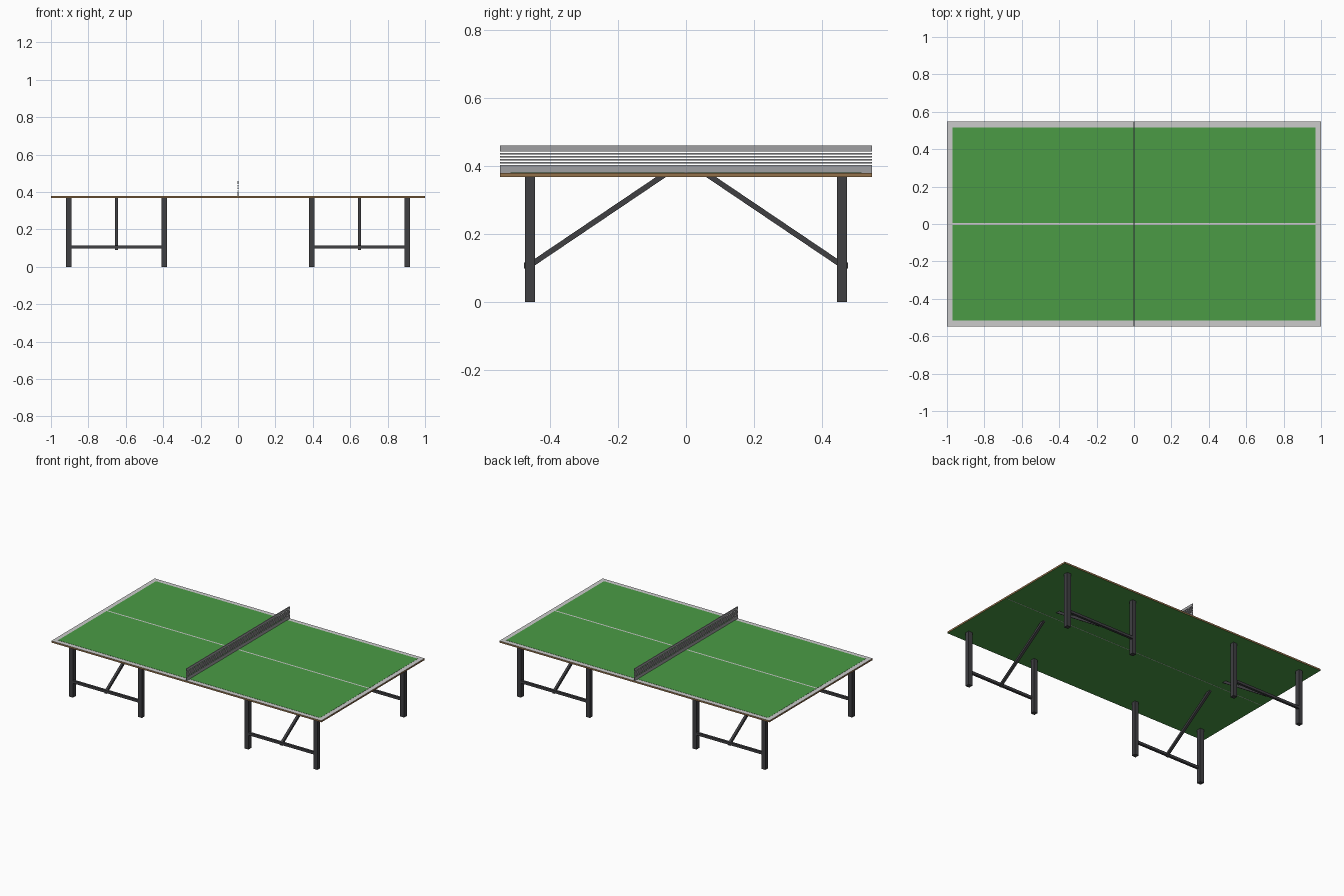
import bpy, bmesh, math
from mathutils import Vector, Matrix

if "Cube" in bpy.data.objects:
    bpy.data.objects.remove(bpy.data.objects["Cube"])


def material(name, r, g, b):
    m = bpy.data.materials.new(name)
    m.diffuse_color = (r, g, b, 1)
    m.use_nodes = True
    m.node_tree.nodes["Principled BSDF"].inputs["Base Color"].default_value = m.diffuse_color
    return m


GREEN = material("green_paint", 0.07, 0.33, 0.06)
WHITE = material("white_paint", 0.65, 0.65, 0.65)
WOOD = material("wood_edge", 0.30, 0.17, 0.07)
DARK = material("dark_metal", 0.05, 0.05, 0.055)
NET = material("net_grey", 0.35, 0.35, 0.36)


def box(name, lo, hi, mat):
    bm = bmesh.new()
    bmesh.ops.create_cube(bm, size=1)
    lo, hi = Vector(lo), Vector(hi)
    for v in bm.verts:
        v.co = Vector((lo[i] + (v.co[i] + 0.5) * (hi[i] - lo[i]) for i in range(3)))
    me = bpy.data.meshes.new(name)
    bm.to_mesh(me)
    bm.free()
    me.materials.append(mat)
    ob = bpy.data.objects.new(name, me)
    bpy.context.collection.objects.link(ob)
    return ob


L, W = 1.0, 0.547
UNDER, TOP = 0.368, 0.379

# table board: wooden rim, white border on top, green underside
board = box("table_board", (-L, -W, UNDER), (L, W, TOP), WOOD)
board.data.materials.append(WHITE)
board.data.materials.append(GREEN)
for p in board.data.polygons:
    if p.normal.z > 0.5:
        p.material_index = 1
    elif p.normal.z < -0.5:
        p.material_index = 2

# playing halves either side of the white centre line
for s, side in ((-1, "front"), (1, "back")):
    ys = sorted((s * 0.005, s * (W - 0.03)))
    box(side + "_playing_field", (-0.97, ys[0], TOP - 0.002), (0.97, ys[1], TOP + 0.001), GREEN)
box("centre_line", (-0.97, -0.005, TOP - 0.002), (0.97, 0.005, TOP + 0.001), WHITE)
box("underside_centre_line", (-L, -0.002, UNDER - 0.0005), (L, 0.002, UNDER + 0.002), WHITE)

# net: two tapes with thin cords between
T = 0.0025
box("net_top_tape", (-T, -W, 0.443), (T, W, 0.46), NET)
box("net_bottom_tape", (-T, -W, TOP), (T, W, 0.402), NET)
for i in range(4):
    z = 0.4095 + i * 0.0087
    box("net_cord", (-T, -W, z - 0.0025), (T, W, z + 0.0025), NET)


def brace(name, x, s):
    # slanted square bar, cut flush with the underside of the board
    h, v = 0.008, 0.0098
    ob = box(name, (x - h, -1, -1), (x + h, 1, 1), DARK)
    for vert in ob.data.vertices:
        up = v if vert.co.z > 0 else -v
        if vert.co.y < 0:
            vert.co.y, vert.co.z = -0.47, 0.100 + up
        else:
            vert.co.z = UNDER
            vert.co.y = -0.47 + (UNDER - 0.100 - up) * 1.483
    if s > 0:
        ob.data.transform(Matrix.Scale(-1, 4, (0, 1, 0)))
        ob.data.flip_normals()


# four leg frames: two legs, a cross bar and a brace each
R = 0.0145
for sx, end in ((-1, "left"), (1, "right")):
    for sy, side in ((-1, "front"), (1, "back")):
        tag = side + "_" + end
        for x, kind in ((0.905, "outer"), (0.395, "inner")):
            cx, cy = sx * x, sy * 0.459
            box(f"{tag}_{kind}_leg", (cx - R, cy - R, 0), (cx + R, cy + R, UNDER), DARK)
        xs = sorted((sx * 0.395, sx * 0.892))
        cy = sy * 0.469
        x0, x1 = sorted((sx * 0.408, sx * 0.892))
        box(tag + "_cross_bar", (x0, cy - 0.008, 0.098), (x1, cy + 0.008, 0.115), DARK)
        brace(tag + "_brace", sx * 0.65, sy)
